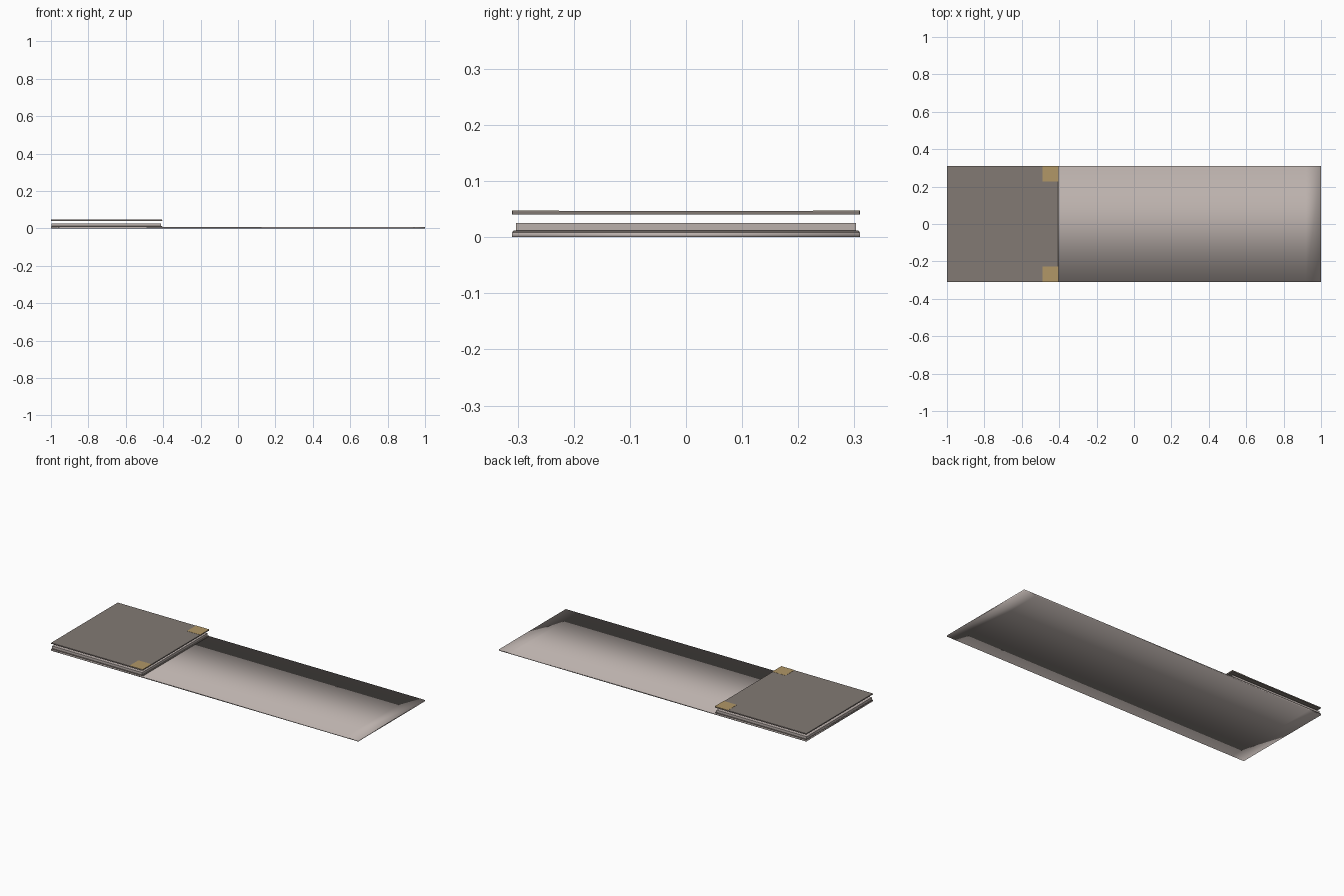
import bpy, bmesh

if "Cube" in bpy.data.objects:
    bpy.data.objects.remove(bpy.data.objects["Cube"])


def material(name, rgb):
    m = bpy.data.materials.new(name)
    m.diffuse_color = (*rgb, 1)
    m.use_nodes = True
    m.node_tree.nodes["Principled BSDF"].inputs["Base Color"].default_value = m.diffuse_color
    return m


PAPER = material("warm light grey", (0.50, 0.44, 0.415))
COVER = material("taupe", (0.225, 0.194, 0.174))
GOLD = material("dull gold", (0.44, 0.31, 0.135))


def slab(name, x, y, z, mat, bevel=0.0, cuts=(), smooth=False):
    """Box from (min, max) ranges, with optional edge loops across x."""
    bm = bmesh.new()
    bmesh.ops.create_cube(bm, size=1)
    for v in bm.verts:
        for i, (lo, hi) in enumerate((x, y, z)):
            v.co[i] = lo if v.co[i] < 0 else hi
    for c in cuts:
        bmesh.ops.bisect_plane(bm, geom=bm.verts[:] + bm.edges[:] + bm.faces[:],
                               plane_co=(c, 0, 0), plane_no=(1, 0, 0))
    for f in bm.faces:
        f.smooth = smooth
    me = bpy.data.meshes.new(name)
    bm.to_mesh(me)
    bm.free()
    me.materials.append(mat)
    ob = bpy.data.objects.new(name, me)
    bpy.context.collection.objects.link(ob)
    if bevel:
        mod = ob.modifiers.new("rounded_edges", 'BEVEL')
        mod.width = bevel
        mod.segments = 2
    return ob


# Long base sheet, softly shaded across its width and at both ends
slab("base_sheet", (-1, 1), (-0.31, 0.31), (0, 0.008), PAPER,
     cuts=(-0.92, 0.92), smooth=True)

# Stack at the left end: lower cover, page block, raised upper cover
slab("lower_cover", (-0.999, -0.405), (-0.309, 0.309), (0.004, 0.0115), COVER, 0.0015)
slab("page_block", (-0.998, -0.412), (-0.303, 0.303), (0.0115, 0.0255), PAPER)
slab("upper_cover", (-1, -0.405), (-0.31, 0.31), (0.040, 0.047), COVER, 0.0015)

# Gold corner plates on the upper cover
for side, s in (("front", -1), ("back", 1)):
    ys = sorted((s * 0.226, s * 0.31))
    slab("corner_plate_" + side, (-0.49, -0.404), ys, (0.0465, 0.0478), GOLD)
